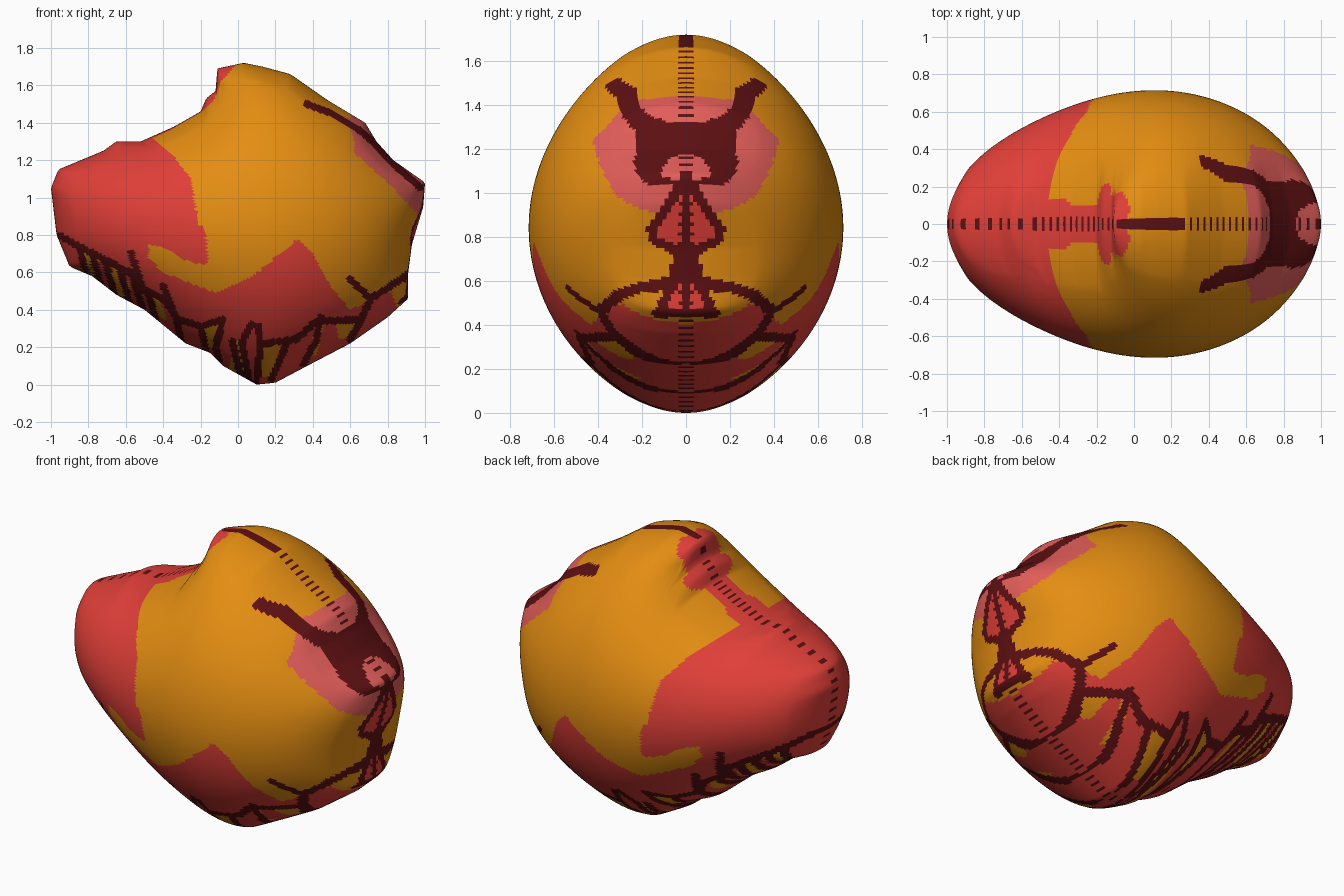
import bpy, bmesh, math
from mathutils import Vector

cube = bpy.data.objects.get("Cube")
if cube:
    bpy.data.objects.remove(cube, do_unlink=True)

CENTRE = Vector((0.1, 0.85))
HALF_DEPTH = 0.715
SPOKES, RINGS = 360, 64
TURN = 2 * math.pi
ORANGE, RED, PINK, DARK = range(4)


def points(*values):
    """Pair up coordinates given in hundredths of a unit."""
    return [Vector(pair) / 100 for pair in zip(values[::2], values[1::2])]


def material(name, colour):
    mat = bpy.data.materials.new(name)
    mat.use_nodes = True
    mat.diffuse_color = (*colour, 1)
    mat.node_tree.nodes["Principled BSDF"].inputs["Base Color"].default_value = (*colour, 1)
    return mat


# Side profile of the body
outline = points(
    -100, 105, -96, 115, -72, 125, -65, 130, -52, 130, -34, 138, -20, 146, -17, 153,
    -12, 157, -11, 169, 3, 172, 13, 170, 28, 166, 48, 152, 68, 140, 74, 130, 83, 120,
    100, 108, 99, 95, 93, 75, 91, 60, 91, 46, 80, 36, 60, 22, 37, 10, 20, 1, 10, 0,
    -8, 10, -15, 17, -28, 22, -50, 40, -65, 48, -78, 58, -90, 63, -97, 80)

# Large patches on the sides
red_side = points(
    -50, 136, -36, 124, -25, 110, -22, 90, -17, 78, -16, 64, -25, 65, -42, 74, -48, 75,
    -48, 68, -40, 60, -12, 49, 8, 58, 32, 78, 40, 70, 50, 52, 60, 40, 82, 50, 86, 38,
    60, 0, 0, -20, -110, 50, -120, 110, -80, 150)
red_notch = points(-2, 170, -9, 162, -13, 152, -19, 146, -38, 135, -55, 128, -50, 145,
                   -20, 160, -15, 175)
pink_brow = points(58, 142, 62, 132, 62, 124, 80, 108, 98, 89, 110, 95, 105, 120, 72, 148)
patches = [(RED, red_side), (RED, red_notch), (PINK, pink_brow)]

# Orange cells between the lower veins
patches += [(ORANGE, cell) for cell in (
    points(-86, 74, -74, 67, -76, 56, -84, 60),
    points(-70, 64, -60, 59, -56, 45, -64, 48),
    points(-50, 50, -42, 46, -38, 34, -46, 38),
    points(-18, 30, -11, 32, -13, 20, -17, 20),
    points(-1, 24, 4, 20, 6, 4, -5, 8),
    points(10, 21, 24, 24, 17, 4, 11, 4),
    points(43, 33, 46, 33, 42, 16, 36, 14),
    points(52, 33, 64, 34, 60, 26, 54, 24))]

# Dark veins on the sides
veins = [
    points(37, 150, 50, 145, 65, 136, 73, 129, 83, 118, 98, 105),
    points(60, 56, 71, 46, 82, 53, 92, 60),
    points(71, 46, 66, 35, 51, 34, 42, 34, 31, 24, 12, 22),
    points(-96, 80, -85, 74, -58, 60, -51, 51, -40, 46, -32, 35, -20, 31, -8, 35),
    points(-57, 70, -51, 51),
    points(-40, 53, -33, 35, -30, 22),
    points(-8, 35, -12, 20, -10, 12),
    points(-20, 31, -17, 18),
    points(-3, 23, 1, 6),
    points(10, 2, 12, 22, 11, 31, 7, 32, 2, 22, 6, 2),
    points(27, 24, 18, 3),
    points(44, 36, 42, 24, 35, 11),
    points(66, 35, 60, 24)]
# Short ribs along the lower left edge
for top in points(-85, 74, -78, 70, -71, 66, -63, 62, -56, 58, -48, 49):
    veins.append([top, top + Vector((0.05, -0.18))])

# Crest on the narrow end, measured across and up
crest = points(0, 108, 7, 96, 16, 83, 14, 78, 4, 74, 5, 60, 13, 45, 0, 46)
crest_lines = [crest, points(0, 108, 0, 46), points(0, 75, 5, 73), points(5, 58, 18, 57)]


def edges(polygon):
    return zip(polygon, polygon[1:] + polygon[:1])


def inside(p, polygon):
    hit = False
    for a, b in edges(polygon):
        if (a.y > p.y) != (b.y > p.y):
            if p.x < a.x + (p.y - a.y) / (b.y - a.y) * (b.x - a.x):
                hit = not hit
    return hit


def near(p, line, width):
    for a, b in zip(line, line[1:]):
        along = b - a
        t = max(0, min(1, (p - a).dot(along) / along.length_squared))
        if (p - a - along * t).length < width:
            return True
    return False


def direction(spoke):
    angle = TURN * spoke / SPOKES
    return Vector((math.cos(angle), math.sin(angle)))


def ray_length(d):
    """Distance from the centre to the outline in one direction."""
    best = 0
    for a, b in edges(outline):
        e, q = b - a, a - CENTRE
        det = d.cross(e)
        if abs(det) > 1e-9 and -1e-6 <= q.cross(d) / det <= 1 + 1e-6:
            best = max(best, q.cross(e) / det)
    return best


radii = [ray_length(direction(s)) for s in range(SPOKES)]

# Relax a soap-film style field over the profile to inflate it
STEP, COLS, ROWS = 0.025, 84, 74
ORIGIN = Vector((-1.05, -0.05))
field = [[0.0] * ROWS for _ in range(COLS)]
cells = [(i, j) for i in range(1, COLS - 1) for j in range(1, ROWS - 1)
         if inside(ORIGIN + Vector((i, j)) * STEP, outline)]
for _ in range(180):
    for i, j in cells:
        total = field[i - 1][j] + field[i + 1][j] + field[i][j - 1] + field[i][j + 1]
        field[i][j] += 1.88 * ((total + 1) / 4 - field[i][j])
peak = max(map(max, field))


def sample(p):
    u, v = (p - ORIGIN) / STEP
    i, j = int(u), int(v)
    u, v = u - i, v - j
    low = field[i][j] * (1 - u) + field[i + 1][j] * u
    high = field[i][j + 1] * (1 - u) + field[i + 1][j + 1] * u
    return low * (1 - v) + high * v


def depth(spoke, t):
    """Half thickness at a fraction t of the way to the rim."""
    inner = min(t, 0.91)
    p = CENTRE + direction(spoke) * radii[spoke] * inner
    return HALF_DEPTH * math.sqrt(max(0, sample(p) / peak * (1 - t) / (1 - inner)))


def paint(p, y, ring, spoke):
    colour = ORANGE
    for shade, polygon in patches:
        if inside(p, polygon):
            colour = shade
    if any(near(p, line, 0.019) for line in veins):
        colour = DARK
    if p.x > 0.85:
        q = Vector((y, p.y))
        if any(near(q, line, 0.022) for line in crest_lines):
            colour = DARK
        elif inside(q, crest):
            colour = RED
    # Stitched seam round the rim
    if ring >= RINGS - 2 and (spoke % 3 == 0 or (p.y > 1.5 and -0.1 < p.x < 0.27)):
        colour = DARK
    return colour


# Body: two mirrored shells sharing one rim
bm = bmesh.new()
rim = [bm.verts.new((p.x, 0, p.y))
       for p in (CENTRE + direction(s) * radii[s] for s in range(SPOKES))]
colours = {}
for side in (-1, 1):
    hub = bm.verts.new((CENTRE.x, side * depth(0, 0), CENTRE.y))
    rings = [[hub] * SPOKES]
    for r in range(1, RINGS):
        t = math.sin(math.pi / 2 * r / RINGS)
        loop = []
        for s in range(SPOKES):
            p = CENTRE + direction(s) * radii[s] * t
            loop.append(bm.verts.new((p.x, side * depth(s, t), p.y)))
        rings.append(loop)
    rings.append(rim)
    for r in range(RINGS):
        for s in range(SPOKES):
            n = (s + 1) % SPOKES
            corners = [rings[r][s], rings[r + 1][s], rings[r + 1][n], rings[r][n]]
            face = bm.faces.new(list(dict.fromkeys(corners)))
            face.smooth = True
            if (r, s) not in colours:
                c = face.calc_center_median()
                colours[r, s] = paint(Vector((c.x, c.z)), abs(c.y), r, s)
            face.material_index = colours[r, s]
bmesh.ops.recalc_face_normals(bm, faces=bm.faces)

mesh = bpy.data.meshes.new("body")
bm.to_mesh(mesh)
bm.free()
for name, colour in (("orange skin", (0.78, 0.27, 0.006)), ("red patch", (0.76, 0.05, 0.04)),
                     ("pink patch", (0.76, 0.11, 0.1)), ("dark red vein", (0.11, 0.005, 0.006))):
    mesh.materials.append(material(name, colour))
body = bpy.data.objects.new("body", mesh)
bpy.context.collection.objects.link(body)
